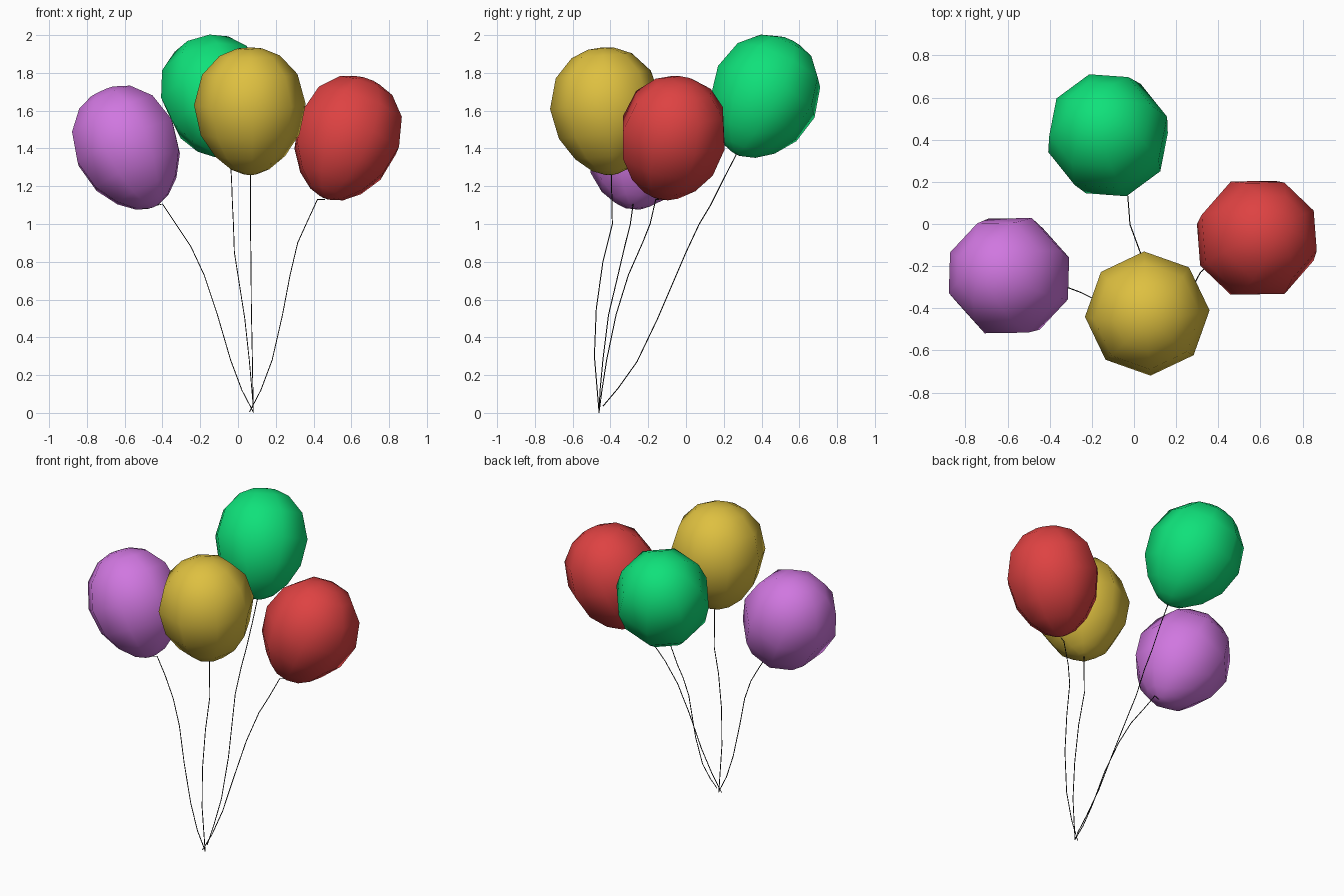
import bpy, bmesh, math
from mathutils import Vector, Matrix

if "Cube" in bpy.data.objects:
    bpy.data.objects.remove(bpy.data.objects["Cube"])


def material(name, rgb):
    m = bpy.data.materials.new(name)
    lin = [((c / 255 + 0.055) / 1.055) ** 2.4 for c in rgb]
    m.diffuse_color = (*lin, 1)
    m.use_nodes = True
    m.node_tree.nodes["Principled BSDF"].inputs["Base Color"].default_value = m.diffuse_color
    return m


def finish(name, bm, mat, smooth=True):
    bmesh.ops.recalc_face_normals(bm, faces=bm.faces[:])
    me = bpy.data.meshes.new(name)
    bm.to_mesh(me)
    bm.free()
    me.materials.append(mat)
    for p in me.polygons:
        p.use_smooth = smooth
    ob = bpy.data.objects.new(name, me)
    bpy.context.collection.objects.link(ob)
    return ob


# Balloon half profile: (radius, height from the widest ring)
PROFILE = [(0.035, -0.37), (0.10, -0.345), (0.185, -0.275), (0.262, -0.16),
           (0.296, 0.0), (0.253, 0.16), (0.16, 0.26), (0.07, 0.297)]
SIDES = 8


def balloon(name, centre, bottom, turn, mat):
    """Eight-sided balloon whose neck points to the given bottom point."""
    centre, bottom = Vector(centre), Vector(bottom)
    axis = centre - bottom
    rot = Vector((0, 0, 1)).rotation_difference(axis).to_matrix().to_4x4()
    mat4 = Matrix.Translation(centre) @ rot @ Matrix.Rotation(math.radians(turn), 4, 'Z')
    bm = bmesh.new()
    rings = []
    for r, z in PROFILE:
        rings.append([bm.verts.new(mat4 @ Vector((r * math.cos(a), r * math.sin(a), z)))
                      for a in (math.tau * i / SIDES for i in range(SIDES))])
    for lo, hi in zip(rings, rings[1:]):
        for i in range(SIDES):
            j = (i + 1) % SIDES
            bm.faces.new((lo[i], lo[j], hi[j], hi[i]))
    # Closed neck and crown
    for ring, z in ((rings[0], -0.375), (rings[-1], 0.303)):
        tip = bm.verts.new(mat4 @ Vector((0, 0, z)))
        for i in range(SIDES):
            bm.faces.new((ring[i], ring[(i + 1) % SIDES], tip))
    finish(name, bm, mat)


def string(name, points, mat, radius=0.003):
    """Thin three-sided cord along a path."""
    pts = [Vector(p) for p in points]
    bm = bmesh.new()
    rings = []
    for k, p in enumerate(pts):
        d = (pts[min(k + 1, len(pts) - 1)] - pts[max(k - 1, 0)]).normalized()
        u = d.cross(Vector((0, 1, 0))).normalized()
        v = d.cross(u)
        rings.append([bm.verts.new(p + radius * (u * math.cos(a) + v * math.sin(a)))
                      for a in (0, math.tau / 3, 2 * math.tau / 3)])
    for lo, hi in zip(rings, rings[1:]):
        for i in range(3):
            j = (i + 1) % 3
            bm.faces.new((lo[i], lo[j], hi[j], hi[i]))
    bm.faces.new(rings[0])
    bm.faces.new(rings[-1])
    finish(name, bm, mat)


dark = material("string_dark", (40, 40, 40))

# name, colour, centre, neck point, turn in degrees, string path
BALLOONS = [
    ("yellow", (222, 192, 64), (0.063, -0.425, 1.632), (0.065, -0.395, 1.262), 3,
     [(0.065, -0.39, 1.0), (0.068, -0.44, 0.8), (0.07, -0.475, 0.55),
      (0.075, -0.485, 0.3), (0.08, -0.46, 0.0)]),
    ("purple", (208, 119, 224), (-0.597, -0.245, 1.43), (-0.445, -0.285, 1.095), 22,
     [(-0.40, -0.28, 1.105), (-0.33, -0.295, 1.0), (-0.25, -0.325, 0.88),
      (-0.18, -0.36, 0.73), (-0.11, -0.41, 0.52), (-0.04, -0.44, 0.28),
      (0.02, -0.455, 0.12), (0.08, -0.46, 0.005)]),
    ("red", (222, 66, 66), (0.587, -0.065, 1.482), (0.46, -0.14, 1.13), 25,
     [(0.42, -0.16, 1.13), (0.36, -0.19, 1.0), (0.315, -0.23, 0.9),
      (0.275, -0.305, 0.73), (0.235, -0.37, 0.52), (0.18, -0.42, 0.28),
      (0.12, -0.445, 0.12), (0.06, -0.46, 0.005)]),
    ("green", (15, 225, 122), (-0.125, 0.425, 1.70), (-0.045, 0.275, 1.385), 15,
     [(-0.035, 0.20, 1.24), (-0.03, 0.13, 1.1), (-0.025, 0.07, 1.0),
      (-0.02, 0.0, 0.85), (0.035, -0.15, 0.5), (0.06, -0.26, 0.27),
      (0.072, -0.36, 0.13), (0.08, -0.44, 0.035)]),
]

for name, rgb, centre, neck, turn, path in BALLOONS:
    balloon(name + "_balloon", centre, neck, turn, material("balloon_" + name, rgb))
    string(name + "_string", [neck] + path, dark)
